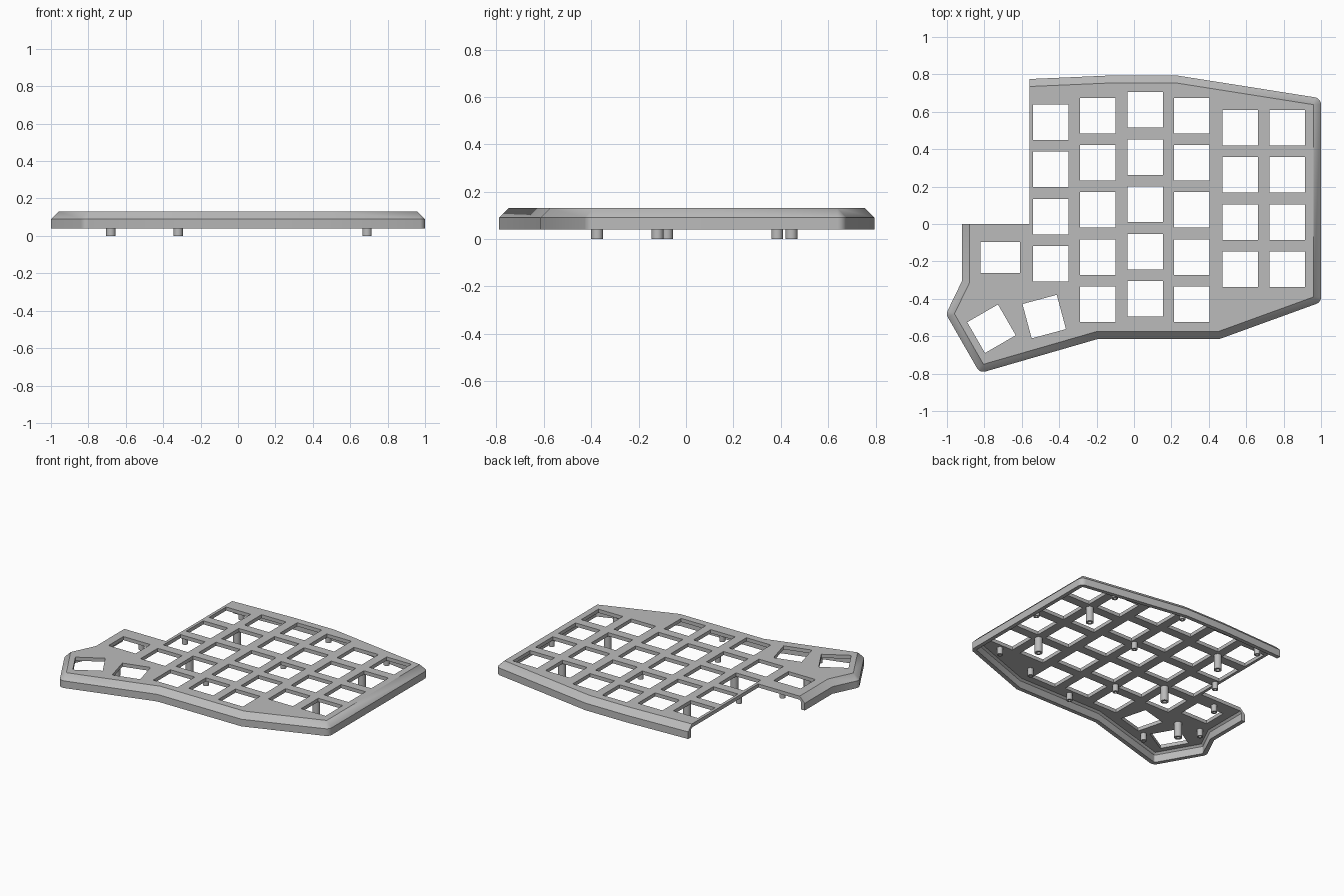
import bpy, bmesh, math
from mathutils import Vector, Matrix

cube = bpy.data.objects.get("Cube")
if cube:
    bpy.data.objects.remove(cube)

grey = bpy.data.materials.new("mid_grey")
grey.use_nodes = True
grey.diffuse_color = (0.5, 0.5, 0.5, 1)
grey.node_tree.nodes["Principled BSDF"].inputs["Base Color"].default_value = (0.5, 0.5, 0.5, 1)

TOP, UNDER, RIM = 0.13, 0.105, 0.04
KEY, PITCH = 0.19, 0.2525


def finish(name, bm, smooth=False):
    bmesh.ops.recalc_face_normals(bm, faces=bm.faces)
    mesh = bpy.data.meshes.new(name)
    bm.to_mesh(mesh)
    bm.free()
    mesh.materials.append(grey)
    ob = bpy.data.objects.new(name, mesh)
    bpy.context.collection.objects.link(ob)
    if smooth:
        bpy.ops.object.select_all(action='DESELECT')
        ob.select_set(True)
        bpy.context.view_layer.objects.active = ob
        bpy.ops.object.shade_smooth_by_angle(angle=math.radians(30))
    return ob


# Edge of the flat top, counter-clockwise from the open cut at the thumb side
edge = [Vector(p) for p in (
    (-0.88, 0), (-0.88, -0.315), (-0.96, -0.48), (-0.805, -0.75), (-0.2, -0.575),
    (0.45, -0.575), (0.96, -0.39), (0.96, 0.638), (0.22, 0.755), (-0.1, 0.755), (-0.56, 0.735))]


# Key openings: centre x, centre y, width, depth, turn
holes = []
for x, top, count in ((-0.445, 0.545, 4), (-0.195, 0.58, 5), (0.06, 0.61, 5),
                      (0.31, 0.58, 5), (0.567, 0.515, 4), (0.82, 0.515, 4)):
    holes += [(x, top - i * PITCH, KEY, KEY, 0) for i in range(count)]
holes += [(-0.715, -0.18, 0.21, 0.165, 0), (-0.48, -0.495, KEY, KEY, 15), (-0.762, -0.56, KEY, KEY, 30)]


# Plate with key openings
def loop(bm, points):
    vs = [bm.verts.new((p[0], p[1], UNDER)) for p in points]
    for a, b in zip(vs, vs[1:] + vs[:1]):
        bm.edges.new((a, b))


bm = bmesh.new()
loop(bm, edge + [Vector((-0.56, 0))])
for x, y, w, d, turn in holes:
    rot = Matrix.Rotation(math.radians(turn), 2)
    loop(bm, [Vector((x, y)) + rot @ Vector((sx * w / 2, sy * d / 2))
              for sx, sy in ((-1, -1), (1, -1), (1, 1), (-1, 1))])
bmesh.ops.triangle_fill(bm, edges=bm.edges[:], use_beauty=True, normal=(0, 0, 1))
extruded = bmesh.ops.extrude_face_region(bm, geom=bm.faces[:], use_keep_orig=True)
bmesh.ops.translate(bm, vec=(0, 0, TOP - UNDER),
                    verts=[g for g in extruded["geom"] if isinstance(g, bmesh.types.BMVert)])
finish("key_plate", bm)


# Directions along the edge: rounded at outer corners, mitred elsewhere
def outward(a, b):
    d = (b - a).normalized()
    return Vector((d.y, -d.x))


stations = [(edge[0], Vector((-1, 0)))]
for a, p, b in zip(edge, edge[1:], edge[2:]):
    n0, n1 = outward(a, p), outward(p, b)
    turn = n1.angle_signed(n0)
    if turn > math.radians(30):
        steps = 8
        stations += [(p, Matrix.Rotation(turn * i / steps, 2) @ n0) for i in range(steps + 1)]
    else:
        stations.append((p, (n0 + n1) / (1 + n0.dot(n1))))
stations.append((edge[-1], Vector((0, 1))))

# Chamfered skirt, open at both cut ends: outward offset and height
profile = ((0, TOP), (0.04, 0.09), (0.04, RIM), (0.012, RIM), (0.012, 0.092), (0, UNDER))
bm = bmesh.new()
rows = [[bm.verts.new((*(p + n * off), z)) for off, z in profile] for p, n in stations]
for r, s in zip(rows, rows[1:]):
    for i in range(len(profile) - 1):
        bm.faces.new((r[i], r[i + 1], s[i + 1], s[i]))
bm.faces.new(rows[0])
bm.faces.new(rows[-1])
bmesh.ops.remove_doubles(bm, verts=bm.verts, dist=0.0001)
finish("chamfered_skirt", bm, smooth=True)


# Posts under the plate, with a screw bore from below
def post(name, x, y, radius, bottom, bore):
    bm = bmesh.new()
    height = TOP - 0.01 - bottom
    bmesh.ops.create_cone(bm, cap_ends=True, segments=24, radius1=radius, radius2=radius, depth=height,
                          matrix=Matrix.Translation((x, y, bottom + height / 2)))
    bm.normal_update()
    base = [f for f in bm.faces if f.normal.z < -0.9]
    bmesh.ops.inset_region(bm, faces=base, thickness=radius - bore)
    sunk = bmesh.ops.extrude_face_region(bm, geom=base)
    bmesh.ops.translate(bm, vec=(0, 0, height * 0.6),
                        verts=[g for g in sunk["geom"] if isinstance(g, bmesh.types.BMVert)])
    bmesh.ops.delete(bm, geom=[f for f in base if f.is_valid], context='FACES')
    finish(name, bm, smooth=True)


for i, (x, y) in enumerate(((0.69, 0.385), (0.69, -0.12), (-0.32, 0.445), (-0.32, -0.08), (-0.68, -0.375))):
    post(f"long_post_{i + 1}", x, y, 0.025, 0, 0.012)

for i, (x, y) in enumerate((
        (0.7, 0.645), (0.935, 0.15), (0.2, 0.715), (-0.45, 0.68), (0.8, -0.37), (0.19, 0.23), (-0.53, 0.17),
        (0.48, -0.45), (-0.065, -0.26), (0.09, -0.53), (-0.71, -0.055), (-0.6, -0.62), (-0.84, -0.35))):
    post(f"short_post_{i + 1}", x, y, 0.019, 0.055, 0.009)
